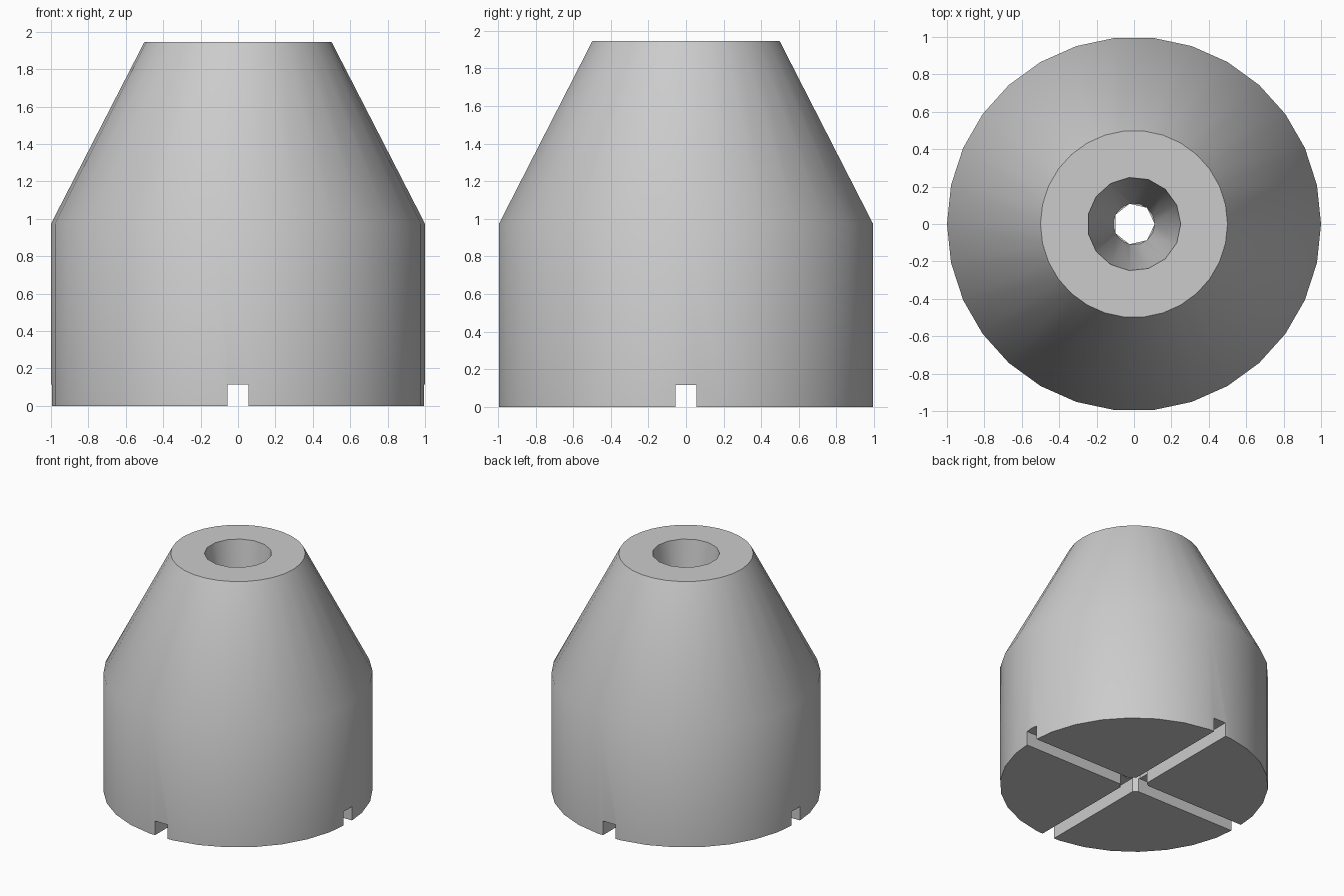
import bpy, math

old = bpy.data.objects.get("Cube")
if old:
    bpy.data.objects.remove(old, do_unlink=True)

HEIGHT = 1.946
SHOULDER = HEIGHT / 2
HOLE_R = 0.111
SLOT_WIDTH = 0.111
SLOT_DEPTH = 0.115


def lathe(name, rings, sides):
    """Closed solid from (radius, height) rings, first corner on +x."""
    verts = [(r * math.cos(math.tau * i / sides), r * math.sin(math.tau * i / sides), z)
             for r, z in rings for i in range(sides)]
    faces = [list(range(sides))[::-1],
             list(range(len(verts) - sides, len(verts)))]
    for k in range(len(rings) - 1):
        for i in range(sides):
            a, b = k * sides + i, k * sides + (i + 1) % sides
            faces.append([a, b, b + sides, a + sides])
    mesh = bpy.data.meshes.new(name)
    mesh.from_pydata(verts, [], faces)
    obj = bpy.data.objects.new(name, mesh)
    bpy.context.collection.objects.link(obj)
    return obj


def box(name, size):
    bpy.ops.mesh.primitive_cube_add(size=1)
    obj = bpy.context.object
    obj.name = name
    obj.scale = size
    return obj


def carve(target, cutter):
    """Subtract the cutter and remove it."""
    cutter.hide_render = True
    mod = target.modifiers.new("cut", 'BOOLEAN')
    mod.operation = 'DIFFERENCE'
    mod.solver = 'EXACT'
    mod.object = cutter
    bpy.context.view_layer.objects.active = target
    bpy.ops.object.modifier_apply(modifier=mod.name)
    bpy.data.objects.remove(cutter, do_unlink=True)


# Straight drum with a tapered upper half
body = lathe("tapered_body", [(1, 0), (1, SHOULDER), (0.5, HEIGHT)], 30)

# Narrow bore below, opening into a funnel through the upper half
carve(body, lathe("bore_cutter", [(HOLE_R, -0.2), (HOLE_R, SHOULDER + 0.05)], 7))
slope = (0.25 - HOLE_R) / (HEIGHT - SHOULDER)
carve(body, lathe("funnel_cutter",
                  [(HOLE_R, SHOULDER), (0.25 + 0.1 * slope, HEIGHT + 0.1)], 15))

# Crossed slots in the base
for name, size in (("slot_cutter_x", (3, SLOT_WIDTH, 2 * SLOT_DEPTH)),
                   ("slot_cutter_y", (SLOT_WIDTH, 3, 2 * SLOT_DEPTH))):
    carve(body, box(name, size))

# Plain grey finish
grey = bpy.data.materials.new("plain_grey")
grey.use_nodes = True
color = (0.6, 0.6, 0.6, 1)
grey.diffuse_color = color
grey.node_tree.nodes["Principled BSDF"].inputs["Base Color"].default_value = color
body.data.materials.clear()
body.data.materials.append(grey)
for poly in body.data.polygons:
    poly.material_index = 0

bpy.ops.object.select_all(action='DESELECT')
body.select_set(True)
bpy.context.view_layer.objects.active = body
bpy.ops.object.shade_smooth_by_angle(angle=math.radians(30))
